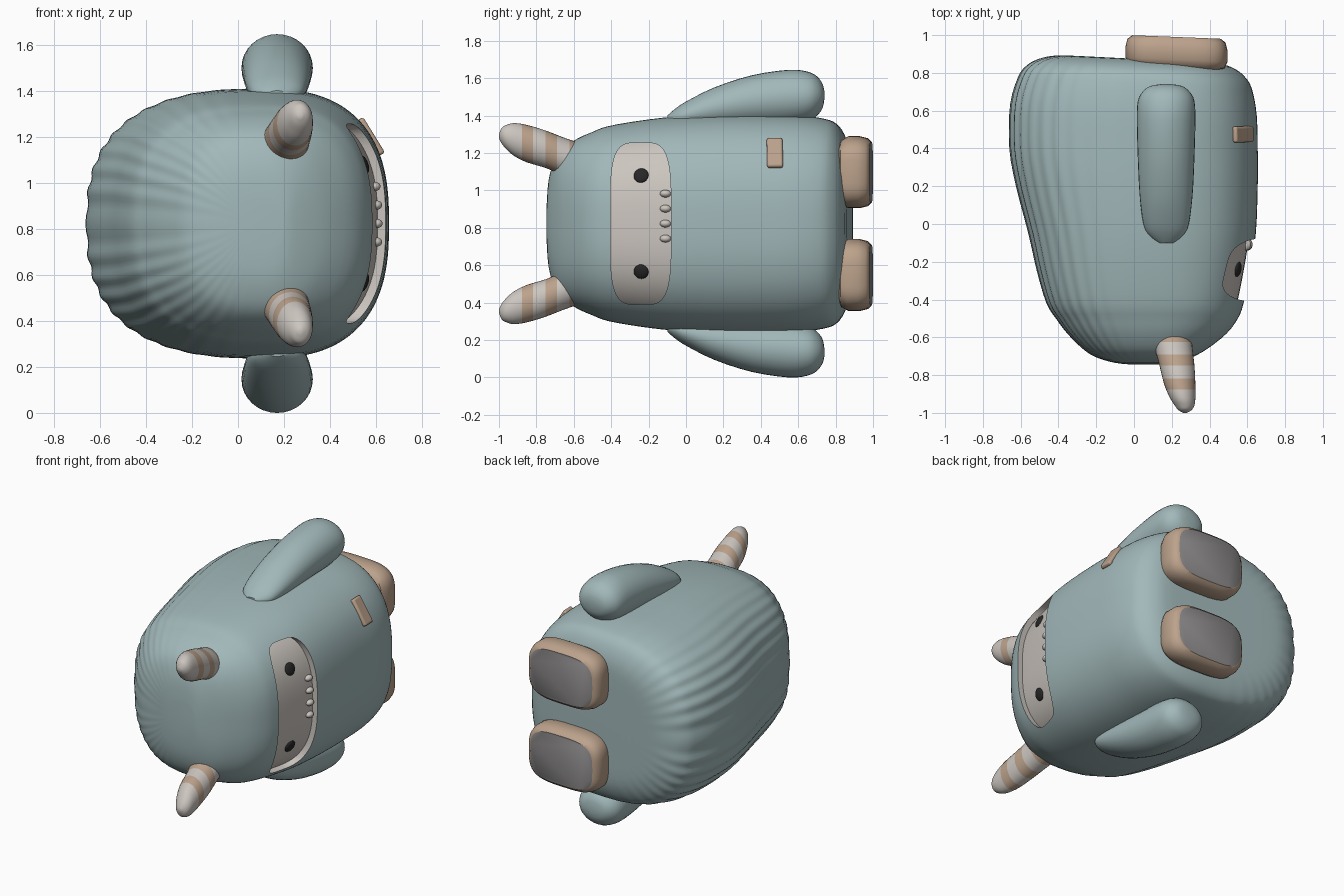
import bpy, bmesh, math
from mathutils import Vector

if "Cube" in bpy.data.objects:
    bpy.data.objects.remove(bpy.data.objects["Cube"])

CZ = 0.8225  # height of the left/right symmetry plane (the toy lies on its side)


def material(name, rgb):
    m = bpy.data.materials.new(name)
    m.diffuse_color = (*rgb, 1)
    m.use_nodes = True
    m.node_tree.nodes["Principled BSDF"].inputs["Base Color"].default_value = m.diffuse_color
    return m


TEAL = material("teal", (0.36, 0.48, 0.49))
CREAM = material("cream", (0.60, 0.56, 0.52))
TAN = material("tan", (0.50, 0.36, 0.26))
GREY = material("sole_grey", (0.25, 0.24, 0.24))
DARK = material("dark", (0.02, 0.02, 0.02))


def smooth(ob, angle=40):
    bpy.ops.object.select_all(action='DESELECT')
    ob.select_set(True)
    bpy.context.view_layer.objects.active = ob
    bpy.ops.object.shade_smooth_by_angle(angle=math.radians(angle))


def refine(rings, n=3):
    """Catmull-Rom subdivision of a list of rings."""
    out = []
    for i in range(len(rings) - 1):
        a, b, c, d = (rings[max(0, min(len(rings) - 1, i + k))] for k in (-1, 0, 1, 2))
        for j in range(n):
            t = j / n
            out.append([0.5 * (2*q + (r - p)*t + (2*p - 5*q + 4*r - s)*t*t + (3*q - p - 3*r + s)*t**3)
                        for p, q, r, s in zip(a, b, c, d)])
    return out + [list(rings[-1])]


def loft(name, rings, mats, power=2.0, segs=32, xc=None, tilt=0.0, mirror=False,
         ribs=0.0, mat_of=lambda i, n: 0, along_x=False):
    """Skin superelliptic rings (y, x0, x1, z0, z1); along_x swaps x and y."""
    bm = bmesh.new()
    loops = []
    for y, x0, x1, z0, z1 in rings:
        mid = (x0 + x1) / 2 if xc is None else xc
        loop = []
        for k in range(segs):
            a = 2 * math.pi * k / segs
            c, s = math.cos(a), math.sin(a)
            px = math.copysign(abs(c) ** (2 / power), c)
            pz = math.copysign(abs(s) ** (2 / power), s)
            g = 1 + ribs * math.cos(40 * a) * max(0, -c)
            x = mid + g * px * ((x1 - mid) if c > 0 else (mid - x0))
            z = (z0 + z1) / 2 + g * pz * (z1 - z0) / 2
            p = (x, y + tilt * (x - mid) * (y > 0.5), 2 * CZ - z if mirror else z)
            loop.append(bm.verts.new((p[1], p[0], p[2]) if along_x else p))
        loops.append(loop)
    n = len(loops)
    for i in range(n - 1):
        for k in range(segs):
            m = (k + 1) % segs
            f = bm.faces.new((loops[i][k], loops[i][m], loops[i+1][m], loops[i+1][k]))
            f.material_index = mat_of(i, n)
    bm.faces.new(loops[0]).material_index = mat_of(0, n)
    bm.faces.new(loops[-1]).material_index = mat_of(n - 1, n)
    bmesh.ops.recalc_face_normals(bm, faces=bm.faces)
    me = bpy.data.meshes.new(name)
    bm.to_mesh(me)
    bm.free()
    for m in mats:
        me.materials.append(m)
    ob = bpy.data.objects.new(name, me)
    bpy.context.collection.objects.link(ob)
    smooth(ob)
    return ob


def subtract(ob, cutter):
    mod = ob.modifiers.new("cut", 'BOOLEAN')
    mod.operation = 'DIFFERENCE'
    mod.solver = 'EXACT'
    mod.material_mode = 'TRANSFER'
    mod.object = cutter
    bpy.context.view_layer.objects.active = ob
    bpy.ops.object.modifier_apply(modifier=mod.name)
    bpy.data.objects.remove(cutter)


# Body: y, back x, front x, half width
profile = [(-0.745, 0.0, 0.2, 0.10), (-0.735, -0.10, 0.24, 0.23), (-0.705, -0.20, 0.31, 0.335),
           (-0.66, -0.27, 0.39, 0.40), (-0.58, -0.35, 0.49, 0.455), (-0.50, -0.41, 0.55, 0.49),
           (-0.42, -0.46, 0.58, 0.52), (-0.25, -0.51, 0.615, 0.55), (-0.05, -0.555, 0.645, 0.573),
           (0.20, -0.62, 0.655, 0.585), (0.40, -0.655, 0.655, 0.585), (0.60, -0.65, 0.65, 0.58),
           (0.74, -0.61, 0.625, 0.56), (0.80, -0.57, 0.59, 0.535), (0.84, -0.51, 0.54, 0.48),
           (0.865, -0.42, 0.46, 0.40), (0.87, -0.30, 0.30, 0.30)]


def body_rings(inset):
    return refine([(y, a + inset, b - inset, CZ - h + inset, CZ + h - inset) for y, a, b, h in profile])


body = loft("body", body_rings(0), [TEAL], power=2.6, segs=240, xc=0.1, tilt=-0.05, ribs=0.007)

# Recessed face opening: rounded plug minus a slightly smaller body
plug = loft("face_cutter", [(x, -0.405, -0.08, 0.39, 1.255) for x in (0.2, 0.9)], [CREAM],
            power=4, segs=64, along_x=True)
inner = loft("face_core", body_rings(0.035), [CREAM], power=2.6, segs=96, xc=0.1)
subtract(plug, inner)
subtract(body, plug)
smooth(body)
bpy.context.view_layer.update()


def on_front(y, z):
    """Point and normal on the front of the body."""
    _, p, n, _ = body.ray_cast(Vector((2, y, z)), Vector((-1, 0, 0)))
    return p, n


def stick_on(name, y, z, size, mat, ball=False, lift=0.0):
    """Small part laid flat on the front surface."""
    p, n = on_front(y, z)
    if ball:
        bpy.ops.mesh.primitive_uv_sphere_add(segments=20, ring_count=12, radius=0.5)
    else:
        bpy.ops.mesh.primitive_cube_add(size=1)
    ob = bpy.context.object
    ob.name = name
    ob.scale = size
    bpy.ops.object.transform_apply(location=False, rotation=False, scale=True)
    ob.location = p + n * lift
    ob.rotation_euler = n.to_track_quat('X', 'Z').to_euler()
    if not ball:
        bev = ob.modifiers.new("round", 'BEVEL')
        bev.width = min(size) * 0.4
        bev.segments = 3
    ob.data.materials.append(mat)
    smooth(ob)


# Eyes, teeth and chest badge
for i, off in enumerate((-0.257, 0.257)):
    stick_on(f"eye_{i}", -0.24, CZ + off, (0.03, 0.08, 0.08), DARK, ball=True)
for i, off in enumerate((-0.12, -0.04, 0.04, 0.12)):
    stick_on(f"tooth_{i}", -0.11, CZ + 0.04 + off, (0.05, 0.06, 0.04), CREAM, ball=True)
stick_on("badge", 0.475, 1.20, (0.03, 0.085, 0.18), TAN)

# Paired parts, mirrored across the symmetry plane
arm = refine([(y, 0.17 - w, 0.17 + w, a, b) for y, w, a, b in (
    (-0.10, 0.04, 1.36, 1.40), (-0.06, 0.09, 1.34, 1.435), (0.0, 0.12, 1.33, 1.475),
    (0.15, 0.14, 1.33, 1.55), (0.35, 0.15, 1.34, 1.615), (0.55, 0.155, 1.35, 1.645),
    (0.65, 0.15, 1.37, 1.635), (0.70, 0.125, 1.40, 1.61), (0.73, 0.085, 1.44, 1.57),
    (0.74, 0.03, 1.49, 1.53))])
horn = refine([
    (-0.56, 0.08, 0.30, 1.03, 1.25), (-0.66, 0.11, 0.31, 1.08, 1.285), (-0.75, 0.135, 0.32, 1.12, 1.32),
    (-0.85, 0.16, 0.325, 1.15, 1.35), (-0.92, 0.19, 0.325, 1.185, 1.36), (-0.96, 0.215, 0.32, 1.22, 1.35),
    (-0.985, 0.235, 0.305, 1.25, 1.335), (-1.0, 0.26, 0.28, 1.28, 1.30)])
foot = [(0.82, 0.02, 0.44, 0.95, 1.24), (0.835, -0.03, 0.48, 0.92, 1.27), (0.87, -0.045, 0.495, 0.905, 1.29),
        (0.93, -0.045, 0.495, 0.905, 1.29), (0.97, -0.035, 0.485, 0.915, 1.28), (0.99, -0.01, 0.46, 0.935, 1.26)]
for side, flip in (("left", False), ("right", True)):
    loft(f"{side}_arm", arm, [TEAL], mirror=flip)
    loft(f"{side}_horn", horn, [CREAM, TAN], mirror=flip, mat_of=lambda i, n: int(i < 12 and i // 2 % 2 == 0))
    loft(f"{side}_foot", foot, [TAN, GREY], power=3.5, segs=48, tilt=-0.04, mirror=flip,
         mat_of=lambda i, n: int(i == n - 1))
